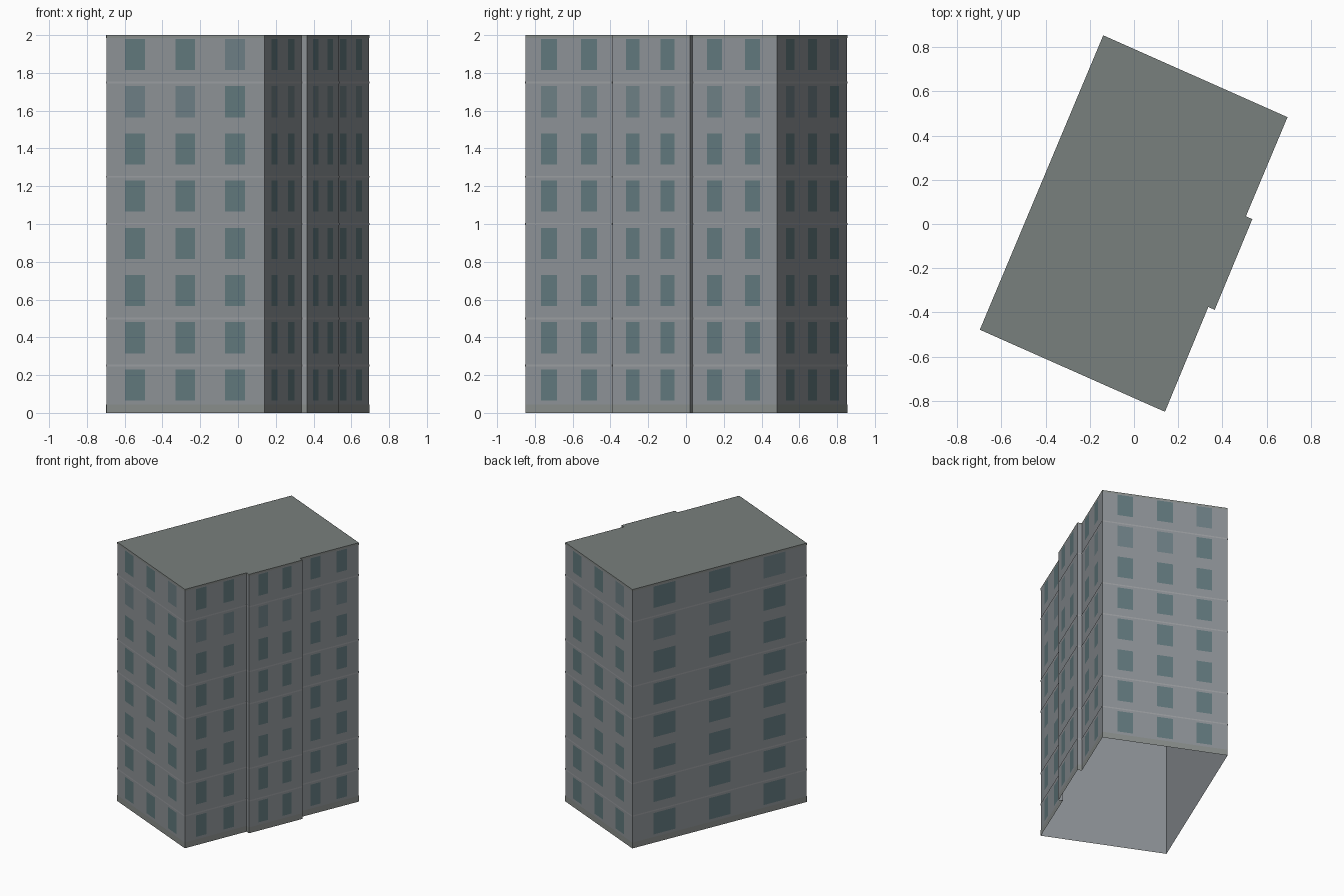
import bpy
from mathutils import Vector

if "Cube" in bpy.data.objects:
    bpy.data.objects.remove(bpy.data.objects["Cube"])

HEIGHT, FLOORS = 2.0, 8
STOREY = HEIGHT / FLOORS
# Footprint, counter-clockwise from the left corner, with a shallow bay on the right
PLAN = [(-0.697, -0.478), (0.14, -0.849), (0.336, -0.375), (0.365, -0.388),
        (0.535, 0.022), (0.506, 0.035), (0.694, 0.483), (-0.139, 0.853)]


def material(name, rgb):
    mat = bpy.data.materials.new(name)
    mat.diffuse_color = (*rgb, 1)
    mat.use_nodes = True
    mat.node_tree.nodes["Principled BSDF"].inputs["Base Color"].default_value = mat.diffuse_color
    return mat


WALL = material("concrete", (0.27, 0.29, 0.31))
ROOF = material("roofing", (0.19, 0.215, 0.205))
GLASS = material("glass", (0.12, 0.19, 0.205))
PALE_GLASS = material("pale_glass", (0.155, 0.215, 0.235))
TRIM = material("trim", (0.33, 0.345, 0.36))
BASE = material("weathered_base", (0.25, 0.27, 0.26))


def add_mesh(name, verts, faces, mats, slots=None):
    mesh = bpy.data.meshes.new(name)
    mesh.from_pydata(verts, [], faces)
    for mat in mats:
        mesh.materials.append(mat)
    if slots:
        mesh.polygons.foreach_set("material_index", slots)
    mesh.update()
    obj = bpy.data.objects.new(name, mesh)
    bpy.context.collection.objects.link(obj)
    return obj


class Panels:
    """Collects upright quads lying just outside a wall."""

    def __init__(self):
        self.verts, self.faces, self.slots = [], [], []

    def add(self, a, b, t0, t1, z0, z1, gap, slot=0):
        a, b = Vector((*a, 0)), Vector((*b, 0))
        d = (b - a).normalized()
        off = Vector((d.y, -d.x, 0)) * gap
        p, q = a.lerp(b, t0) + off, a.lerp(b, t1) + off
        n = len(self.verts)
        self.verts += [(p.x, p.y, z0), (q.x, q.y, z0), (q.x, q.y, z1), (p.x, p.y, z1)]
        self.faces.append((n, n + 1, n + 2, n + 3))
        self.slots.append(slot)

    def build(self, name, mats):
        return add_mesh(name, self.verts, self.faces, mats, self.slots)


n = len(PLAN)
walls = [(PLAN[i], PLAN[(i + 1) % n]) for i in range(n)]

# Wall shell, open underneath
ring = [(x, y, z) for z in (0, HEIGHT) for x, y in PLAN]
add_mesh("walls", ring,
         [(i, (i + 1) % n, n + (i + 1) % n, n + i) for i in range(n)], [WALL])

# Flat roof
add_mesh("roof", [(x, y, HEIGHT) for x, y in PLAN], [tuple(range(n))], [ROOF])

# Windows: three per storey on plain walls, two on each part of the bay side
THREE = [(c - 0.0625, c + 0.0625) for c in (0.183, 0.5, 0.815)]
TWO = [(c - 0.0875, c + 0.0875) for c in (0.262, 0.709)]
LAYOUT = {0: THREE, 1: TWO, 3: TWO, 5: TWO, 6: THREE, 7: THREE}
windows = Panels()
for w, spans in LAYOUT.items():
    for floor in range(FLOORS):
        for k, (t0, t1) in enumerate(spans):
            pale = (floor == 6 and k < 2) or (floor == 7 and k == 2)
            z = floor * STOREY
            windows.add(*walls[w], t0, t1, z + 0.065, z + 0.23, 0.002, int(pale))
windows.build("windows", [GLASS, PALE_GLASS])

# Thin string courses between some storeys, and weathered strips at foot and top
courses, base = Panels(), Panels()
for a, b in walls:
    for z in (0.25, 0.5, 1.0, 1.25, 1.75):
        courses.add(a, b, 0, 1, z - 0.005, z + 0.005, 0.003)
    base.add(a, b, 0, 1, 0, 0.045, 0.001)
    base.add(a, b, 0, 1, 1.985, HEIGHT, 0.001)
courses.build("string_courses", [TRIM])
base.build("weathered_strips", [BASE])
